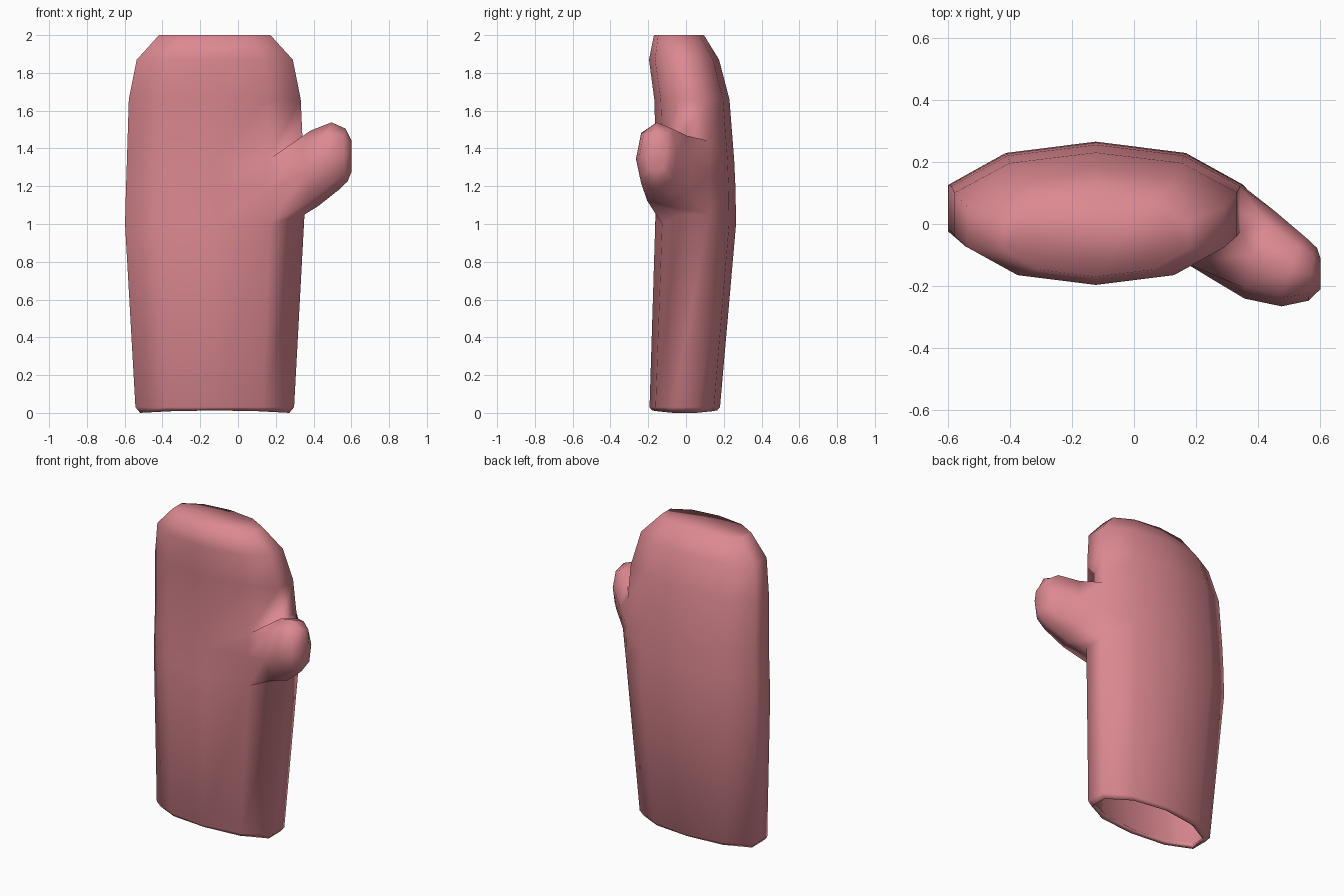
import bpy
import bmesh
from mathutils import Vector

old = bpy.data.objects.get("Cube")
if old:
    bpy.data.objects.remove(old, do_unlink=True)

pink = bpy.data.materials.new("soft_pink_cloth")
pink.use_nodes = True
colour = (0.72, 0.25, 0.285, 1)
pink.diffuse_color = colour
pink.node_tree.nodes["Principled BSDF"].inputs["Base Color"].default_value = colour

# Ten-sided cross-section, counter-clockwise from the front right
SECTION = [(0.61, -0.83), (1, -0.35), (1, 0.35), (0.61, 0.83), (0, 1),
           (-0.61, 0.83), (-1, 0.35), (-1, -0.35), (-0.61, -0.83), (0, -1)]

# Body rows: height, half width, front y, back y, rise at the thumb side
ROWS = [(0.0, 0.395, -0.18, 0.165, 0),
        (0.03, 0.42, -0.193, 0.18, 0),
        (1.0, 0.475, -0.163, 0.265, 0.05),
        (1.19, 0.47, -0.16, 0.262, 0.06),
        (1.34, 0.465, -0.158, 0.255, 0.1),
        (1.66, 0.455, -0.168, 0.23, 0),
        (1.87, 0.413, -0.196, 0.175, 0),
        (2.0, 0.295, -0.17, 0.095, 0)]
THUMB_ROWS = (2, 3, 4)

bm = bmesh.new()


def bridge(lower, upper, skip=()):
    """Join two closed rings with quads."""
    n = len(lower)
    for i in range(n):
        if i not in skip:
            j = (i + 1) % n
            bm.faces.new((lower[i], lower[j], upper[j], upper[i]))


# Body rings, with the cuff edge dipping slightly at the sides
rings = []
for k, (z, half, front, back, rise) in enumerate(ROWS):
    mid, depth = (front + back) / 2, (back - front) / 2
    ring = []
    for u, v in SECTION:
        dz = rise if u == 1 else 0
        if k == 0:
            dz = 0.015 * (v * v - 0.1225)
        ring.append(bm.verts.new((-0.123 + half * u, mid + depth * v, z + dz)))
    rings.append(ring)

# Body wall, leaving a thumb opening two faces wide and two tall
for k in range(len(rings) - 1):
    bridge(rings[k], rings[k + 1], (0, 1) if k in THUMB_ROWS[:2] else ())
bm.faces.new(rings[-1])

# Thumb grows from the edge of that opening
low, centre, high = (rings[k] for k in THUMB_ROWS)
previous = [low[0], centre[0], high[0], high[1], high[2], centre[2], low[2], low[1]]
bm.verts.remove(centre[1])
OCTAGON = [(-0.75, -0.75), (-1, 0), (-0.75, 0.75), (0, 1),
           (0.75, 0.75), (1, 0), (0.75, -0.75), (0, -1)]

# Thumb rings: centre, half depth vector, half height vector
THUMB = [((0.405, -0.1, 1.295), (0.05, 0.14, 0.03), (-0.02, 0, 0.2)),
         ((0.515, -0.155, 1.36), (0.04, 0.11, 0.015), (-0.02, 0, 0.178)),
         ((0.575, -0.162, 1.365), (0.014, 0.085, 0.005), (-0.005, 0, 0.14)),
         ((0.6, -0.16, 1.36), (0, 0.05, 0), (0, 0, 0.085))]
for c, a, b in THUMB:
    ring = [bm.verts.new(Vector(c) + Vector(a) * s + Vector(b) * t) for s, t in OCTAGON]
    bridge(previous, ring)
    previous = ring
bm.faces.new(previous)

bmesh.ops.recalc_face_normals(bm, faces=bm.faces)
for face in bm.faces:
    face.smooth = True
mesh = bpy.data.meshes.new("mitt")
bm.to_mesh(mesh)
bm.free()
mesh.materials.append(pink)
mitt = bpy.data.objects.new("mitt", mesh)
bpy.context.collection.objects.link(mitt)

# Cloth thickness, turned inward so the cuff is open and hollow
lining = mitt.modifiers.new("lining", "SOLIDIFY")
lining.thickness = 0.028
lining.offset = -1
